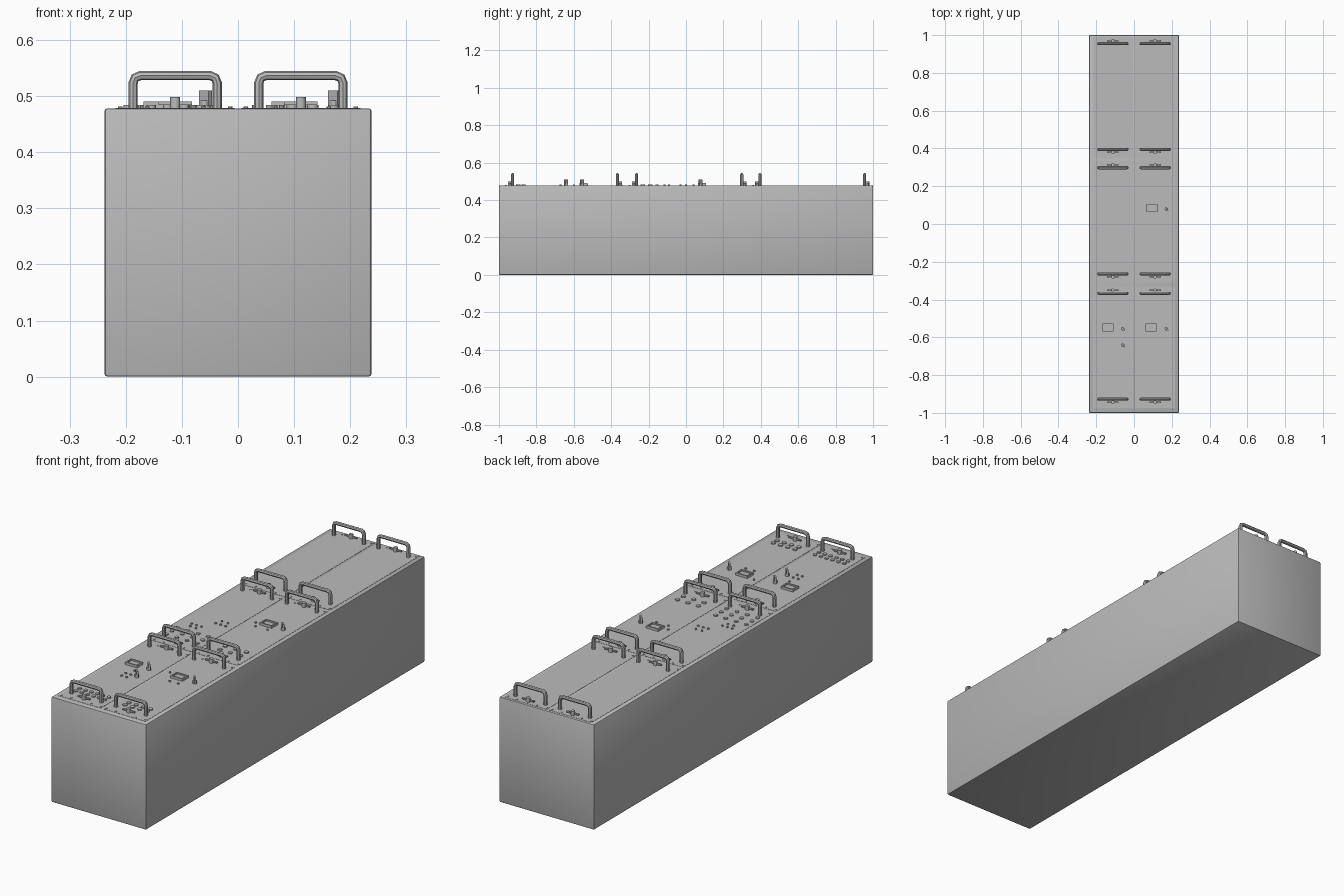
import bpy, bmesh, math
from mathutils import Matrix

if "Cube" in bpy.data.objects:
    bpy.data.objects.remove(bpy.data.objects["Cube"])

TOP = 0.478          # height of the cabinet top
grey = bpy.data.materials.new("equipment grey")
grey.diffuse_color = (0.5, 0.5, 0.5, 1)
grey.use_nodes = True
grey.node_tree.nodes["Principled BSDF"].inputs["Base Color"].default_value = grey.diffuse_color


def finish(bm, name):
    me = bpy.data.meshes.new(name)
    bmesh.ops.recalc_face_normals(bm, faces=bm.faces)
    bm.to_mesh(me)
    bm.free()
    me.materials.append(grey)
    for p in me.polygons:
        p.use_smooth = True
    me.set_sharp_from_angle(angle=math.radians(35))
    ob = bpy.data.objects.new(name, me)
    bpy.context.collection.objects.link(ob)
    return ob


def box(bm, x, y, z0, z1, sx, sy, turn=0):
    m = (Matrix.Translation((x, y, (z0 + z1) / 2)) @ Matrix.Rotation(turn, 4, 'Z')
         @ Matrix.Diagonal((sx, sy, z1 - z0, 1)))
    bmesh.ops.create_cube(bm, size=1, matrix=m)


def disc(bm, x, y, z0, z1, r, sides=12):
    bmesh.ops.create_cone(bm, cap_ends=True, segments=sides, radius1=r, radius2=r,
                          depth=z1 - z0, matrix=Matrix.Translation((x, y, (z0 + z1) / 2)))


# main cabinet with softened edges
bm = bmesh.new()
box(bm, 0, 0, 0, TOP, 0.476, 2.0)
bmesh.ops.bevel(bm, geom=bm.edges[:], offset=0.005, segments=2, affect='EDGES', profile=0.5)
finish(bm, "cabinet")

# three rows of two thin drawer panels, each with screws, handles and latches
COLS = (-0.112, 0.112)
ROWS = ((-0.975, -0.332), (-0.312, 0.333), (0.347, 0.99))
for cx in COLS:
    for y0, y1 in ROWS:
        bm = bmesh.new()
        box(bm, cx, (y0 + y1) / 2, TOP - 0.002, TOP + 0.001, 0.212, y1 - y0)
        finish(bm, "panel")

        bm = bmesh.new()
        for y in (y0 + 0.012, y1 - 0.012):
            for dx in (-0.098, -0.05, 0.05, 0.098):
                disc(bm, cx + dx, y, TOP, TOP + 0.003, 0.004, 8)
        finish(bm, "panel_screws")

        for y, out in ((y0 + 0.048, -1), (y1 - 0.035, 1)):
            # bent tube handle
            cu = bpy.data.curves.new("handle", 'CURVE')
            cu.dimensions = '3D'
            cu.bevel_depth = 0.0083
            cu.bevel_resolution = 2
            cu.use_fill_caps = True
            half = [(0.075, TOP - 0.003), (0.075, 0.523), (0.0715, 0.5325), (0.062, 0.5365)]
            path = [(-x, z) for x, z in half] + half[::-1]
            sp = cu.splines.new('POLY')
            sp.points.add(len(path) - 1)
            for p, (x, z) in zip(sp.points, path):
                p.co = (cx + x, y, z, 1)
            tmp = bpy.data.objects.new("handle_path", cu)
            bpy.context.collection.objects.link(tmp)
            bpy.context.view_layer.update()
            bm = bmesh.new()
            bm.from_mesh(tmp.to_mesh())
            tmp.to_mesh_clear()
            bpy.data.objects.remove(tmp)
            finish(bm, "handle")

            # wing latch outside each handle
            bm = bmesh.new()
            ly = y + out * 0.016
            disc(bm, cx, ly, TOP, 0.498, 0.009)
            box(bm, cx, ly, 0.484, 0.490, 0.06, 0.008)
            finish(bm, "latch")

# raised display frames with sunken screens
for x, y in ((0.095, 0.085), (-0.138, -0.548), (0.09, -0.548)):
    bm = bmesh.new()
    for s in (-1, 1):
        box(bm, x + s * 0.027, y, TOP, 0.490, 0.006, 0.044)
        box(bm, x, y + s * 0.019, TOP, 0.490, 0.048, 0.006)
    box(bm, x, y, TOP, 0.484, 0.05, 0.034)
    finish(bm, "display")

# selector switches: round base with a turned fin
for x, y in ((0.172, 0.078), (-0.058, -0.556), (-0.058, -0.642), (0.172, -0.556)):
    bm = bmesh.new()
    disc(bm, x, y, TOP, 0.492, 0.009)
    box(bm, x, y, 0.482, 0.510, 0.024, 0.008, -math.pi / 4)
    finish(bm, "selector_switch")

# large push buttons laid out in grids: x range, count, rows, radius
GRIDS = ((-0.184, -0.037, 6, (-0.9, -0.872), 0.0085),
         (0.06, 0.17, 4, (-0.895, -0.868), 0.01),
         (-0.195, -0.04, 4, (-0.235, -0.195, -0.155), 0.009),
         (0.07, 0.175, 3, (-0.23, -0.19), 0.01))
for xa, xb, n, rows, r in GRIDS:
    bm = bmesh.new()
    for y in rows:
        for i in range(n):
            disc(bm, xa + (xb - xa) * i / (n - 1), y, TOP, TOP + 0.006, r)
    finish(bm, "push_buttons")

# small indicator lamps
LAMPS = ((-0.09, -0.64), (-0.115, -0.64), (-0.09, -0.67), (-0.115, -0.67), (-0.1, -0.6),
         (0.078, -0.6), (0.12, -0.6), (0.03, -0.53),
         (0.06, 0.04), (0.12, 0.04), (0.04, 0.07),
         (-0.04, -0.03), (-0.065, -0.03), (-0.09, -0.03), (-0.05, 0.0), (-0.08, 0.0),
         (-0.12, -0.09), (-0.145, -0.09), (-0.17, -0.09), (-0.13, -0.115), (-0.16, -0.115))
bm = bmesh.new()
for x, y in LAMPS:
    disc(bm, x, y, TOP, TOP + 0.006, 0.005, 10)
finish(bm, "indicator_lamps")
